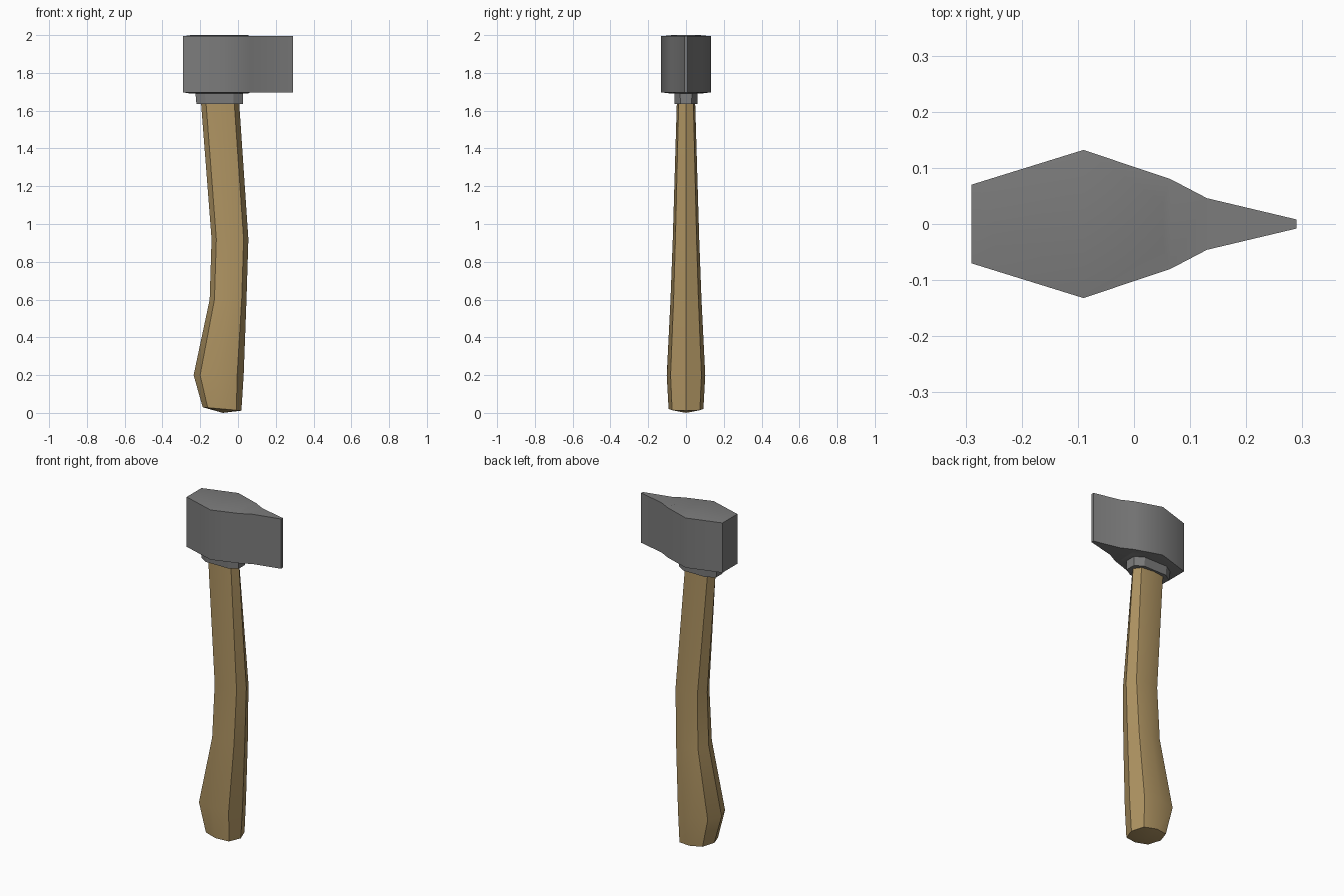
import bpy, bmesh, math

if "Cube" in bpy.data.objects:
    bpy.data.objects.remove(bpy.data.objects["Cube"])


def material(name, rgb):
    m = bpy.data.materials.new(name)
    m.diffuse_color = (*rgb, 1)
    m.use_nodes = True
    m.node_tree.nodes["Principled BSDF"].inputs["Base Color"].default_value = m.diffuse_color
    return m


def finish(name, bm, mat, smooth=None):
    bmesh.ops.recalc_face_normals(bm, faces=bm.faces)
    me = bpy.data.meshes.new(name)
    bm.to_mesh(me)
    bm.free()
    ob = bpy.data.objects.new(name, me)
    bpy.context.collection.objects.link(ob)
    me.materials.append(mat)
    if smooth:
        bpy.context.view_layer.objects.active = ob
        ob.select_set(True)
        bpy.ops.object.shade_smooth_by_angle(angle=math.radians(smooth))
        ob.select_set(False)
    return ob


def loft(name, rings, mat, bottom_tip=None, smooth=None):
    """Skin a stack of closed rings, capping both ends."""
    bm = bmesh.new()
    loops = [[bm.verts.new(p) for p in r] for r in rings]
    n = len(loops[0])
    for a, b in zip(loops, loops[1:]):
        for i in range(n):
            j = (i + 1) % n
            bm.faces.new((a[i], a[j], b[j], b[i]))
    bm.faces.new(loops[-1])
    if bottom_tip:
        tip = bm.verts.new(bottom_tip)
        for i in range(n):
            bm.faces.new((loops[0][(i + 1) % n], loops[0][i], tip))
    else:
        bm.faces.new(loops[0][::-1])
    return finish(name, bm, mat, smooth)


# Eight-sided sections: bulged rectangle for the handle, chamfered one for the collar
BULGED = [(1, 0), (0.74, 0.8), (0, 1), (-0.74, 0.8),
          (-1, 0), (-0.74, -0.8), (0, -1), (0.74, -0.8)]
CHAMFERED = [(1, -0.5), (1, 0.5), (0.6, 1), (-0.6, 1),
             (-1, 0.5), (-1, -0.5), (-0.6, -1), (0.6, -1)]


def ring(shape, x0, x1, hy, z0, z1):
    """Scale a unit section; z runs from z0 at x0 to z1 at x1."""
    cx, hx = (x0 + x1) / 2, (x1 - x0) / 2
    return [(cx + u * hx, v * hy, z0 + (z1 - z0) * (u + 1) / 2) for u, v in shape]


wood = material("wood", (0.42, 0.29, 0.12))
steel = material("steel", (0.20, 0.20, 0.20))

# Curved handle: x0, x1, half depth, z left, z right
sections = [
    (-0.187, 0.018, 0.092, 0.030, 0.012),
    (-0.235, 0.030, 0.102, 0.20, 0.20),
    (-0.150, 0.045, 0.082, 0.60, 0.60),
    (-0.140, 0.055, 0.070, 0.92, 0.92),
    (-0.197, 0.005, 0.048, 1.66, 1.66),
]
loft("handle", [ring(BULGED, *s) for s in sections], wood,
     bottom_tip=(-0.08, 0, 0.0), smooth=40)

# Collar under the head
loft("collar", [ring(CHAMFERED, -0.22, 0.026, 0.06, 1.635, 1.635),
                ring(CHAMFERED, -0.227, 0.026, 0.062, 1.71, 1.71)], steel)

# Wedge head: half outline, plus the raised panel on the top and bottom
outline = [(-0.29, 0.07), (-0.09, 0.132), (0.065, 0.08), (0.13, 0.046), (0.29, 0.008)]
panel = [(-0.25, 0.04), (-0.09, 0.073), (0.052, 0.04)]
bm = bmesh.new()


def vert_pairs(pts, z):
    return [(bm.verts.new((x, -y, z)), bm.verts.new((x, y, z))) for x, y in pts]


levels = []
for z, zp in ((1.697, 1.69), (1.994, 2.0)):
    rim, top = vert_pairs(outline, z), vert_pairs(panel, zp)
    for i in range(2):
        bm.faces.new((top[i][0], top[i + 1][0], top[i + 1][1], top[i][1]))
        for s in (0, 1):
            bm.faces.new((rim[i][s], rim[i + 1][s], top[i + 1][s], top[i][s]))
        k = i * 2
        bm.faces.new((rim[k][0], top[k][0], top[k][1], rim[k][1]))
    for i in (2, 3):
        bm.faces.new((rim[i][0], rim[i + 1][0], rim[i + 1][1], rim[i][1]))
    levels.append([p[0] for p in rim] + [p[1] for p in reversed(rim)])
low, high = levels
for i in range(len(low)):
    j = (i + 1) % len(low)
    bm.faces.new((low[i], low[j], high[j], high[i]))
finish("hammer_head", bm, steel, smooth=40)
